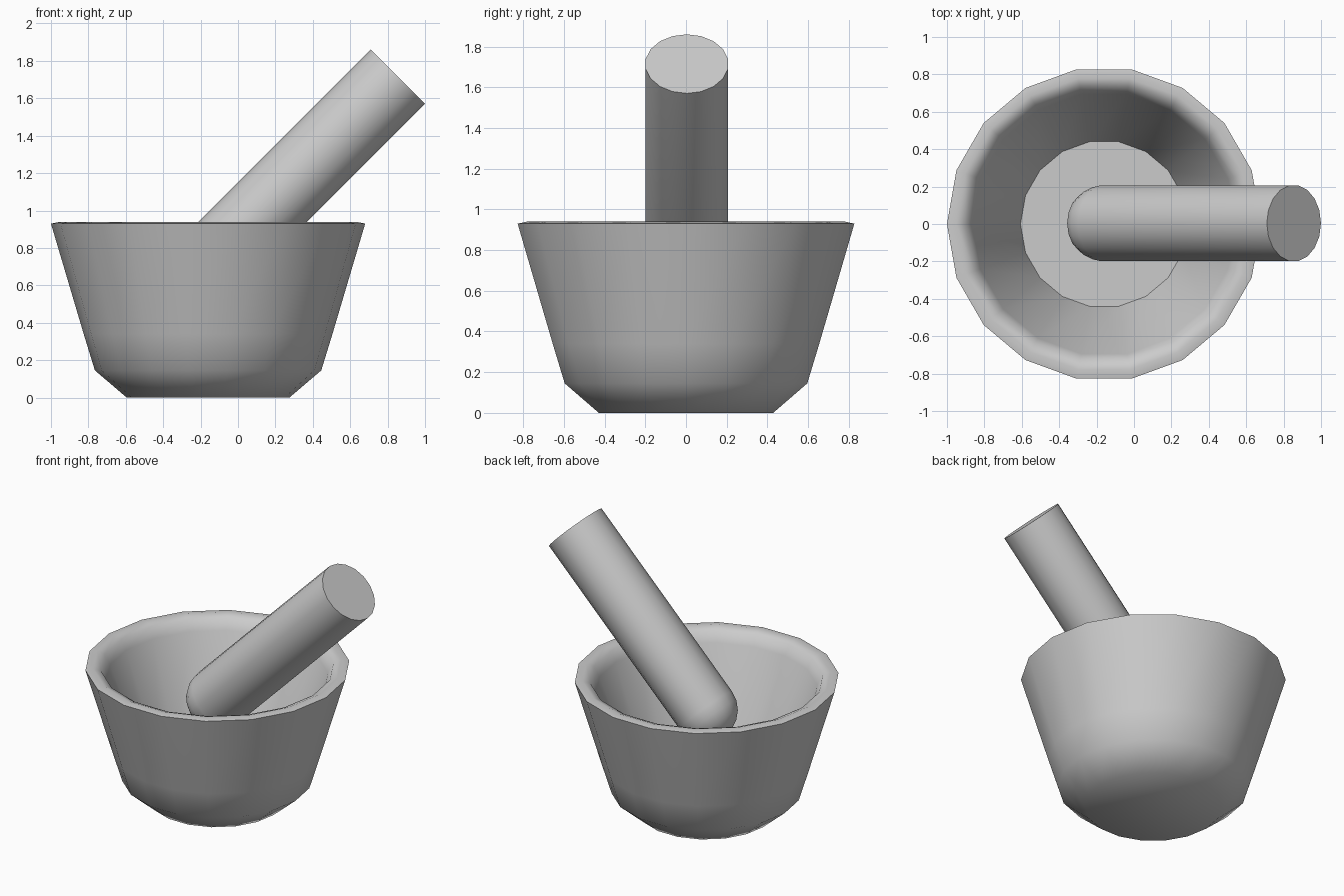
import bpy, bmesh
from math import sin, cos, pi, radians

if "Cube" in bpy.data.objects:
    bpy.data.objects.remove(bpy.data.objects["Cube"])


def lathe(name, profile, sides, location, tilt=0.0, angle=50):
    """Revolve (radius, z) points around z; radius 0 makes a pole."""
    bm = bmesh.new()
    rings = []
    for r, z in profile:
        if r == 0:
            rings.append([bm.verts.new((0, 0, z))] * sides)
        else:
            rings.append([bm.verts.new((r * cos(2 * pi * i / sides),
                                        r * sin(2 * pi * i / sides), z))
                          for i in range(sides)])
    for a, b in zip(rings, rings[1:]):
        for i in range(sides):
            j = (i + 1) % sides
            bm.faces.new(list(dict.fromkeys((a[i], a[j], b[j], b[i]))))
    # Flat caps where the profile does not end in a pole
    for (r, _), ring in ((profile[0], rings[0]), (profile[-1], rings[-1])):
        if r > 0:
            bm.faces.new(ring)
    bmesh.ops.recalc_face_normals(bm, faces=bm.faces)
    mesh = bpy.data.meshes.new(name)
    bm.to_mesh(mesh)
    bm.free()
    obj = bpy.data.objects.new(name, mesh)
    bpy.context.collection.objects.link(obj)
    obj.location = location
    obj.rotation_euler = (0, tilt, 0)
    bpy.ops.object.select_all(action='DESELECT')
    obj.select_set(True)
    bpy.context.view_layer.objects.active = obj
    bpy.ops.object.shade_smooth_by_angle(angle=radians(angle))
    return obj


# Mortar: outer wall from the foot up, over the rim, down to the inner floor
lathe("mortar_bowl",
      [(0.435, 0), (0.605, 0.145), (0.665, 0.34), (0.84, 0.93),
       (0.79, 0.94), (0.74, 0.92), (0.705, 0.85), (0.447, 0.17)],
      18, (-0.16, 0, 0))

# Pestle: round tip at the bottom, flat end at the top, leaning 45 degrees
R = 0.205
tip = [(R * sin(k * pi / 10), -R * cos(k * pi / 10)) for k in range(6)]
tip[0] = (0, -R)
lathe("pestle", tip + [(R, 1.428)], 18, (-0.155, 0.004, 0.705), radians(45))
